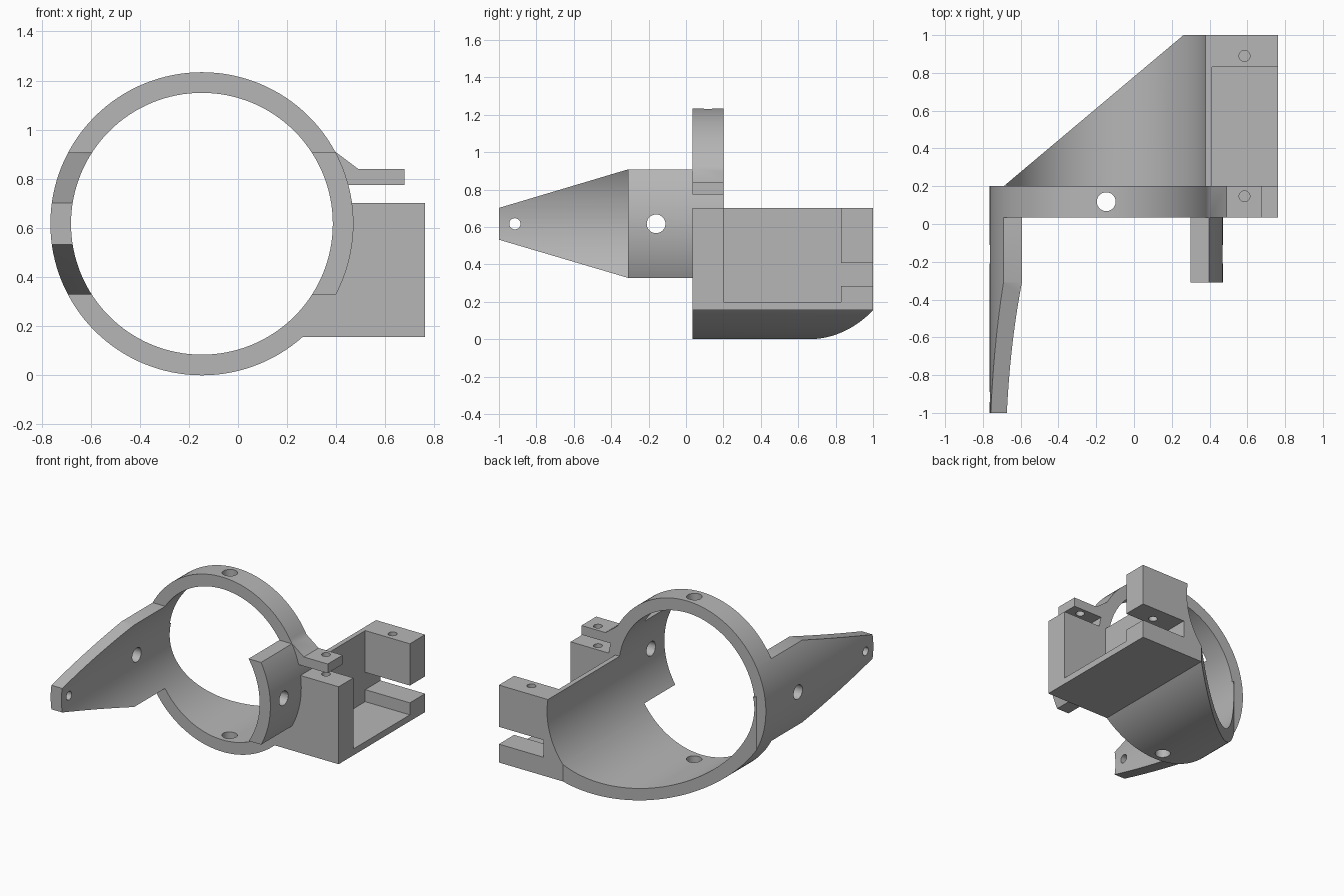
import bpy, bmesh, math
from mathutils import Vector, Matrix

cube = bpy.data.objects.get("Cube")
if cube:
    bpy.data.objects.remove(cube, do_unlink=True)

grey = bpy.data.materials.new("plain_grey")
grey.use_nodes = True
grey.diffuse_color = (0.47, 0.47, 0.47, 1)
grey.node_tree.nodes["Principled BSDF"].inputs["Base Color"].default_value = (0.47, 0.47, 0.47, 1)

CX, CZ = -0.147, 0.617        # ring axis
R_OUT, R_IN = 0.617, 0.533
FRONT, RING_BACK = 0.035, 0.2


def finish(name, bm):
    bmesh.ops.recalc_face_normals(bm, faces=bm.faces)
    mesh = bpy.data.meshes.new(name)
    bm.to_mesh(mesh)
    bm.free()
    ob = bpy.data.objects.new(name, mesh)
    bpy.context.collection.objects.link(ob)
    mesh.materials.append(grey)
    return ob


def prism(name, points, axis, lo, hi):
    """Extrude a 2D outline along the axis; outline uses the other two axes in order."""
    bm = bmesh.new()
    verts = []
    for p in points:
        co = list(p)
        co.insert(axis, lo)
        verts.append(bm.verts.new(co))
    face = bm.faces.new(verts)
    ext = bmesh.ops.extrude_face_region(bm, geom=[face])["geom"]
    move = Vector((0, 0, 0))
    move[axis] = hi - lo
    bmesh.ops.translate(bm, vec=move, verts=[v for v in ext if isinstance(v, bmesh.types.BMVert)])
    return finish(name, bm)


def box(name, x, y, z):
    return prism(name, [(x[0], y[0]), (x[1], y[0]), (x[1], y[1]), (x[0], y[1])], 2, *z)


def cylinder(name, radius, length, centre, axis, sides=32):
    bm = bmesh.new()
    turn = [Matrix.Rotation(math.pi / 2, 4, 'Y'), Matrix.Rotation(math.pi / 2, 4, 'X'), Matrix()][axis]
    bmesh.ops.create_cone(bm, cap_ends=True, segments=sides, radius1=radius, radius2=radius,
                          depth=length, matrix=Matrix.Translation(centre) @ turn)
    return finish(name, bm)


def combine(target, tool, operation):
    tool.hide_render = True
    mod = target.modifiers.new(operation.lower(), 'BOOLEAN')
    mod.operation, mod.object, mod.solver = operation, tool, 'EXACT'
    bpy.context.view_layer.objects.active = target
    bpy.ops.object.modifier_apply(modifier=mod.name)
    bpy.data.objects.remove(tool, do_unlink=True)


# Envelope of everything that follows the tube: ring slab, long arm, short tab, cradle
bracket = box("ring_bracket", (-1, 1), (FRONT, RING_BACK), (-0.2, 1.5))
arm = prism("long_arm", [(-1.0, 0.532), (-0.31, 0.328), (0.1, 0.328),
                         (0.1, 0.908), (-0.31, 0.908), (-1.0, 0.702)], 0, -0.9, -0.4)
tab = box("short_tab", (0.1, 0.8), (-0.31, 0.1), (0.328, 0.908))
cradle = prism("cradle", [(-0.69, 0.1), (0.8, 0.1), (0.8, 1.0), (0.262, 1.0), (-0.69, 0.2)],
               2, -0.1, 0.702)
for part in (arm, tab, cradle):
    combine(bracket, part, 'UNION')
combine(bracket, cylinder("outer_tube", R_OUT, 3, (CX, 0, CZ), 1, 128), 'INTERSECT')

# Side housing and the clamp lug above it
combine(bracket, box("housing", (0.262, 0.762), (FRONT, 1.0), (0.155, 0.702)), 'UNION')
lug = prism("clamp_lug", [(0.35, 0.88), (0.394, 0.912), (0.49, 0.84), (0.677, 0.84),
                          (0.677, 0.775), (0.43, 0.775)], 1, FRONT, RING_BACK)
combine(bracket, lug, 'UNION')

# Bore, housing pocket and slot in the rear wall
cutters = [
    cylinder("bore", R_IN, 3, (CX, 0, CZ), 1, 128),
    box("pocket", (0.413, 0.9), (RING_BACK, 0.83), (0.2, 0.9)),
    box("rear_slot", (0.413, 0.9), (0.7, 1.2), (0.285, 0.407)),
    # Cross holes through the ring, tabs and arm tip
    cylinder("ring_hole", 0.05, 3, (CX, 0.118, 0.6), 2),
    cylinder("tab_hole", 0.05, 1.8, (CX, -0.16, CZ), 0),
    cylinder("tip_hole", 0.03, 0.8, (-0.7, -0.915, CZ), 0),
    # Screw holes in the lug and housing walls
    cylinder("front_screw_hole", 0.029, 0.6, (0.585, 0.147, 0.7), 2),
    cylinder("rear_screw_hole", 0.029, 0.6, (0.585, 0.89, 0.65), 2),
]
for cutter in cutters:
    combine(bracket, cutter, 'DIFFERENCE')

# One colour, smooth curved walls with crisp edges
bracket.data.materials.clear()
bracket.data.materials.append(grey)
for poly in bracket.data.polygons:
    poly.material_index = 0
bpy.ops.object.select_all(action='DESELECT')
bracket.select_set(True)
bpy.context.view_layer.objects.active = bracket
bpy.ops.object.shade_smooth_by_angle(angle=math.radians(25))
